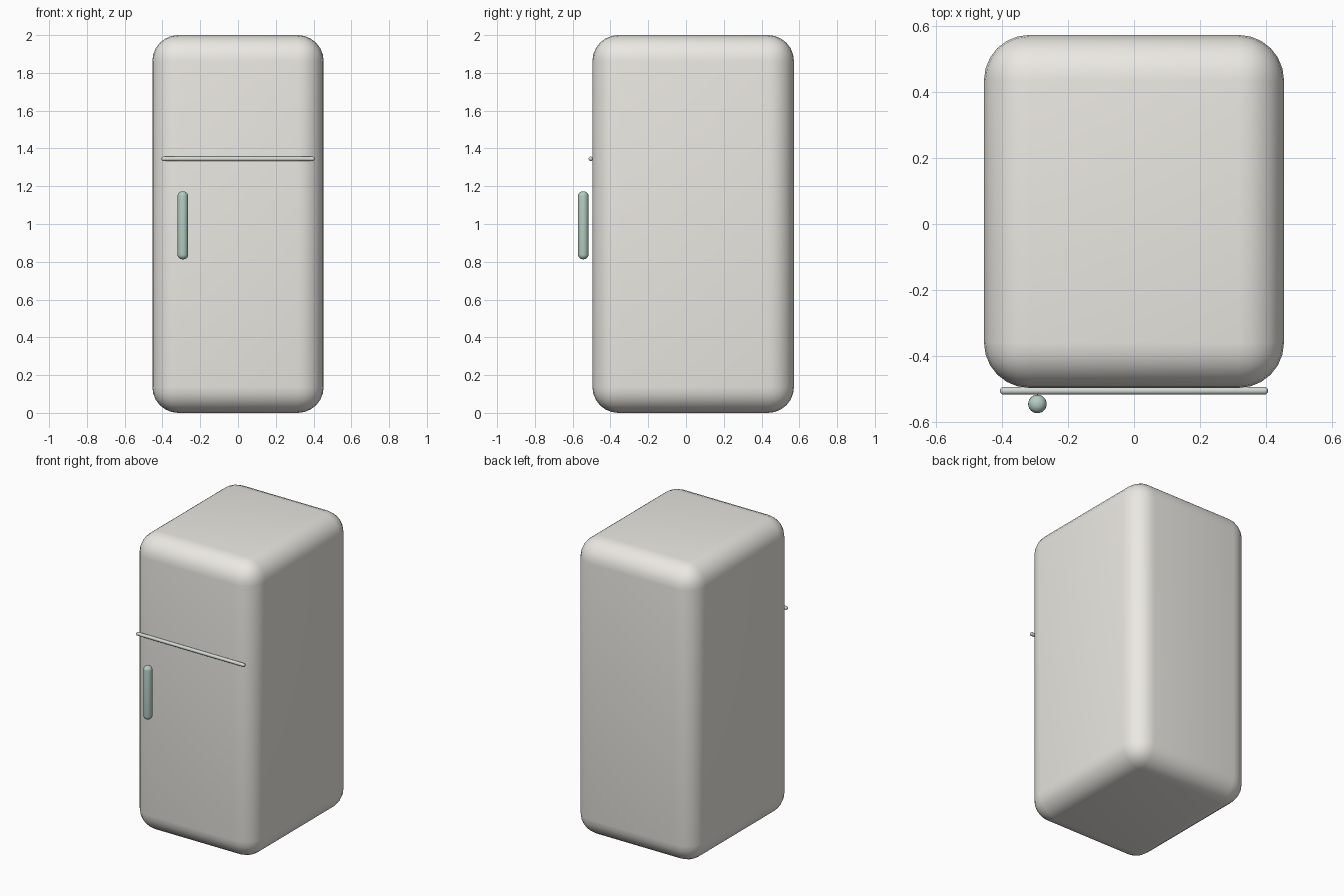
import bpy
import math

if "Cube" in bpy.data.objects:
    bpy.data.objects.remove(bpy.data.objects["Cube"])


def paint(obj, name, rgb):
    mat = bpy.data.materials.new(name)
    mat.diffuse_color = (*rgb, 1)
    mat.use_nodes = True
    mat.node_tree.nodes["Principled BSDF"].inputs["Base Color"].default_value = mat.diffuse_color
    obj.data.materials.append(mat)


def finish(obj, name, width, segments, angle):
    # round the hard edges, then shade smooth
    obj.name = name
    bev = obj.modifiers.new("rounding", 'BEVEL')
    bev.width = width
    bev.segments = segments
    bev.limit_method = 'ANGLE'
    bev.angle_limit = math.radians(60)
    bpy.ops.object.modifier_apply(modifier=bev.name)
    bpy.ops.object.shade_smooth_by_angle(angle=math.radians(angle))


def rounded_bar(name, radius, length, location, rotation=(0, 0, 0)):
    bpy.ops.mesh.primitive_cylinder_add(vertices=24, radius=radius, depth=length,
                                        location=location, rotation=rotation)
    obj = bpy.context.object
    finish(obj, name, radius * 0.9, 5, 40)
    return obj


# cabinet: one big rounded box
bpy.ops.mesh.primitive_cube_add(size=1, location=(0, 0.038, 1.0))
cabinet = bpy.context.object
cabinet.scale = (0.907, 1.067, 2.0)
bpy.ops.object.transform_apply(location=False, rotation=False, scale=True)
finish(cabinet, "cabinet", 0.137, 6, 40)
paint(cabinet, "cream_enamel", (0.83, 0.81, 0.76))

# seam trim between freezer and fridge doors
trim = rounded_bar("door_seam_trim", 0.0115, 0.81, (0, -0.504, 1.345), (0, math.pi / 2, 0))
paint(trim, "pale_trim", (0.66, 0.70, 0.66))

# vertical door handle
handle = rounded_bar("door_handle", 0.028, 0.36, (-0.292, -0.544, 0.993))
paint(handle, "green_handle", (0.45, 0.61, 0.54))
